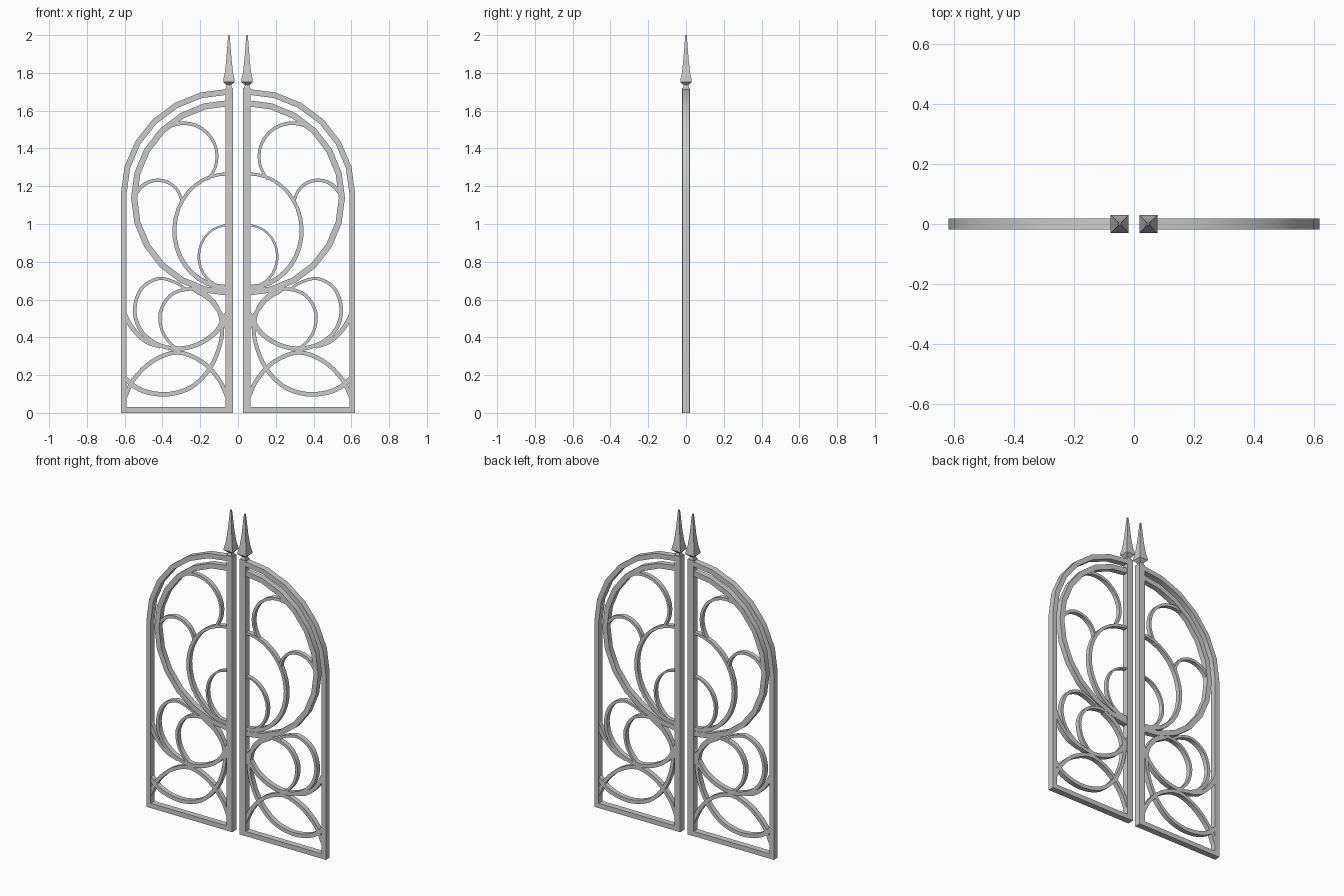
import bpy
import bmesh
from math import sin, cos, radians
from mathutils import Vector

cube = bpy.data.objects.get("Cube")
if cube:
    bpy.data.objects.remove(cube)

POST_X = 0.046


def finish(name, bm):
    """Turn a bmesh into an object mirrored onto the other leaf."""
    bmesh.ops.recalc_face_normals(bm, faces=bm.faces)
    mesh = bpy.data.meshes.new(name)
    bm.to_mesh(mesh)
    bm.free()
    obj = bpy.data.objects.new(name, mesh)
    bpy.context.collection.objects.link(obj)
    bpy.ops.object.select_all(action='DESELECT')
    obj.select_set(True)
    bpy.context.view_layer.objects.active = obj
    bpy.ops.object.shade_smooth_by_angle(angle=radians(25))
    obj.modifiers.new("other_leaf", 'MIRROR').use_mirror_merge = False
    return obj


def skin(bm, rings):
    """Bridge four-cornered rings and cap both ends."""
    loops = [[bm.verts.new(p) for p in ring] for ring in rings]
    for a, b in zip(loops, loops[1:]):
        for i in range(4):
            j = (i + 1) % 4
            bm.faces.new((a[i], a[j], b[j], b[i]))
    bm.faces.new(loops[0])
    bm.faces.new(loops[-1][::-1])


def bar(name, path, width, depth, end_width=None):
    """Rectangular bar following an x-z path, with mitred corners."""
    pts = [Vector(p) for p in path]
    end_width = end_width or width
    rings = []
    for i, p in enumerate(pts):
        before = (p - pts[i - 1]).normalized() if i else (pts[1] - p).normalized()
        after = (pts[i + 1] - p).normalized() if i < len(pts) - 1 else before
        t = (before + after).normalized()
        w = width + (end_width - width) * i / (len(pts) - 1)
        off = Vector((-t.y, t.x)) * (w / 2 / max(t.dot(before), 0.4))
        a, b = p + off, p - off
        d = depth / 2
        rings.append([(a.x, -d, a.y), (b.x, -d, b.y), (b.x, d, b.y), (a.x, d, a.y)])
    bm = bmesh.new()
    skin(bm, rings)
    return finish(name, bm)


def arc(cx, cz, rx, rz, start, end, steps):
    angles = [radians(start + (end - start) * i / steps) for i in range(steps + 1)]
    return [(cx + rx * cos(a), cz + rz * sin(a)) for a in angles]


def spline(points, steps=4):
    """Smooth curve through a few control points."""
    p = [Vector(q) for q in points]
    p = [2 * p[0] - p[1]] + p + [2 * p[-1] - p[-2]]
    out = []
    for a, b, c, d in zip(p, p[1:], p[2:], p[3:]):
        for k in range(steps):
            t = k / steps
            out.append((2 * b + (c - a) * t + (2 * a - 5 * b + 4 * c - d) * t ** 2
                        + (3 * b - a - 3 * c + d) * t ** 3) / 2)
    return out + [p[-2]]


# Post, rail and arched outer frame
bar("centre_post", [(POST_X, 0), (POST_X, 1.72)], 0.04, 0.04)
bar("outer_frame", [(POST_X, 0.015), (0.605, 0.015)]
    + arc(0.05, 1.16, 0.555, 0.54, 0, 90, 6), 0.03, 0.038)

# Large inner ring
bar("inner_ring", arc(0.045, 1.138, 0.505, 0.502, -90, 90, 12), 0.032, 0.034)

# Scrolls inside the ring
bar("upper_scroll", arc(0.288, 1.357, 0.177, 0.177, 222, 46, 16), 0.014, 0.026, 0.02)
bar("side_scroll", arc(0.424, 1.11, 0.125, 0.122, 182, 28, 12), 0.014, 0.026, 0.02)
bar("middle_scroll", arc(0.06, 0.965, 0.277, 0.3, -88, 93, 18), 0.026, 0.028, 0.016)
bar("lower_scroll", arc(0.055, 0.828, 0.153, 0.165, -88, 93, 16), 0.016, 0.026, 0.01)

# Sweeping scrolls below the ring
bar("base_arch", spline([(0.055, 0.08), (0.1, 0.175), (0.19, 0.27), (0.32, 0.32),
                         (0.45, 0.275), (0.55, 0.18), (0.6, 0.08)]), 0.022, 0.03)
bar("right_curl", spline([(0.055, 0.53), (0.12, 0.425), (0.22, 0.36), (0.33, 0.34),
                          (0.44, 0.37), (0.52, 0.445), (0.547, 0.55), (0.51, 0.66),
                          (0.42, 0.711), (0.33, 0.69), (0.27, 0.65)]), 0.026, 0.03, 0.014)
bar("frame_sweep", spline([(0.605, 0.53), (0.56, 0.45), (0.49, 0.38), (0.41, 0.35)]),
    0.026, 0.03, 0.02)
bar("left_curl", spline([(0.605, 0.19), (0.54, 0.135), (0.46, 0.105), (0.36, 0.1),
                         (0.25, 0.135), (0.16, 0.22), (0.105, 0.33), (0.083, 0.45),
                         (0.115, 0.57), (0.19, 0.64), (0.27, 0.655), (0.36, 0.62),
                         (0.412, 0.53), (0.4, 0.43), (0.35, 0.36), (0.32, 0.345)]),
    0.026, 0.03, 0.014)
bar("post_sweep", spline([(0.055, 0.44), (0.09, 0.52), (0.15, 0.6), (0.23, 0.65)]),
    0.022, 0.03)

# Spear finial with square section
bm = bmesh.new()
profile = [(0.018, 1.715), (0.012, 1.735), (0.03, 1.752), (0.03, 1.764),
           (0.022, 1.8), (0.014, 1.87), (0.004, 2.0)]
corners = [(-1, -1), (1, -1), (1, 1), (-1, 1)]
skin(bm, [[(POST_X + 0.002 + h * x, h * y, z) for x, y in corners] for h, z in profile])
finish("spear_finial", bm)
